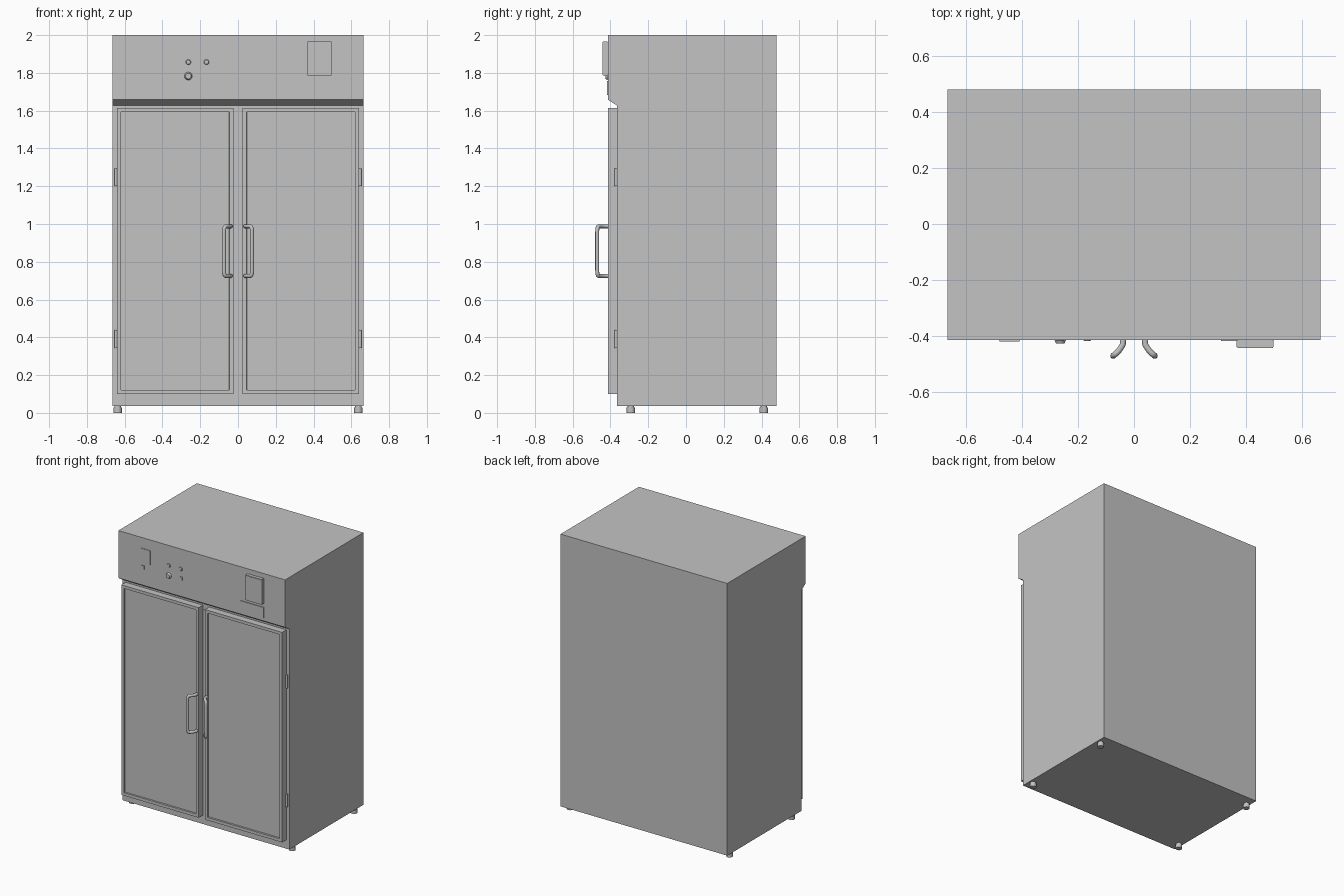
import bpy, bmesh, math
from mathutils import Vector

cube = bpy.data.objects.get("Cube")
if cube:
    bpy.data.objects.remove(cube, do_unlink=True)

steel = bpy.data.materials.new("brushed grey")
steel.use_nodes = True
GREY = (0.55, 0.55, 0.55, 1)
steel.diffuse_color = GREY
steel.node_tree.nodes["Principled BSDF"].inputs["Base Color"].default_value = GREY

FRONT = -0.413   # face of the header and doors
CASE = -0.365    # face of the cabinet behind the doors
BACK = 0.48
HALF = 0.665


def add_object(name, bm, smooth=False):
    bmesh.ops.recalc_face_normals(bm, faces=bm.faces)
    mesh = bpy.data.meshes.new(name)
    bm.to_mesh(mesh)
    bm.free()
    mesh.materials.append(steel)
    obj = bpy.data.objects.new(name, mesh)
    bpy.context.collection.objects.link(obj)
    if smooth:
        bpy.ops.object.select_all(action="DESELECT")
        obj.select_set(True)
        bpy.context.view_layer.objects.active = obj
        bpy.ops.object.shade_smooth_by_angle(angle=math.radians(35))
    return obj


def box_mesh(x, y, z):
    bm = bmesh.new()
    bmesh.ops.create_cube(bm, size=1)
    for v in bm.verts:
        v.co = [lo + (c + 0.5) * (hi - lo) for c, (lo, hi) in zip(v.co, (x, y, z))]
    return bm


def box(name, x, y, z, bevel=0):
    bm = box_mesh(x, y, z)
    if bevel:
        bmesh.ops.bevel(bm, geom=bm.edges[:], offset=bevel, segments=2, affect="EDGES")
    return add_object(name, bm)


def cylinder(name, start, end, radius, radius_end=None, sides=24):
    start, end = Vector(start), Vector(end)
    bm = bmesh.new()
    bmesh.ops.create_cone(bm, cap_ends=True, segments=sides, radius1=radius,
                          radius2=radius if radius_end is None else radius_end,
                          depth=(end - start).length)
    turn = (end - start).to_track_quat("Z", "Y")
    for v in bm.verts:
        v.co = turn @ v.co + (start + end) / 2
    return add_object(name, bm, smooth=sides > 8)


def door(name, x):
    # Slab with a recessed centre panel on its front
    bm = box_mesh(x, (FRONT, CASE), (0.1, 1.615))
    bm.normal_update()
    face = min(bm.faces, key=lambda f: f.calc_center_median().y)
    bmesh.ops.inset_region(bm, faces=[face], thickness=0.03)
    bmesh.ops.inset_region(bm, faces=[face], thickness=0.001)
    bmesh.ops.translate(bm, verts=face.verts[:], vec=(0, 0.012, 0))
    add_object(name, bm)


def handle(name, side):
    # Round bar: out of the door, swept sideways, then down and back in
    foot = Vector((side * 0.038, FRONT + 0.003, 0))
    elbow = Vector((side * 0.041, -0.443, 0))
    grip = Vector((side * 0.074, -0.47, 0))
    top, bottom, drop = 0.988, 0.725, 0.03
    half = [(foot, 0), (elbow.lerp(foot, 0.4), 0)]
    for i in range(1, 5):
        t = i / 5
        start = elbow.lerp(foot, 0.4)
        corner = start.lerp(elbow, t).lerp(elbow.lerp(grip, 0.7), t)
        half.append((corner, 0))
    for i in range(6):
        t = i / 5
        knee = elbow.lerp(grip, 0.7)
        half.append((knee.lerp(grip, 1 - (1 - t) ** 2), drop * t * t))
    points = [p + Vector((0, 0, top - d)) for p, d in half]
    points += [p + Vector((0, 0, bottom + d)) for p, d in reversed(half)]

    bm = bmesh.new()
    rings = []
    sides, radius = 16, 0.0105
    for i, p in enumerate(points):
        along = (points[min(i + 1, len(points) - 1)] - points[max(i - 1, 0)]).normalized()
        # Horizontal axis square to the plane of the bar keeps the rings aligned
        across = Vector((0.7 * side, 0.7, 0))
        across = (across - along * across.dot(along)).normalized() \
            if abs(along.z) > 0.9 else None
        u = across or Vector((0, 0, 1)).cross(along).normalized()
        w = along.cross(u)
        rings.append([bm.verts.new(p + radius * (u * math.cos(a) + w * math.sin(a)))
                      for a in (math.tau * k / sides for k in range(sides))])
    for a, b in zip(rings, rings[1:]):
        # Match each ring to the nearest rotation of the one before it
        shift = min(range(sides), key=lambda s: sum(
            (a[k].co - b[(k + s) % sides].co).length for k in range(sides)))
        b[:] = b[shift:] + b[:shift]
        for k in range(sides):
            n = (k + 1) % sides
            bm.faces.new((a[k], a[n], b[n], b[k]))
    bm.faces.new(rings[0])
    bm.faces.new(rings[-1])
    add_object(name, bm, smooth=True)


# Cabinet: side profile with overhanging header, extruded across the width
bm = bmesh.new()
profile = [(CASE, 0.037), (BACK, 0.037), (BACK, 2), (FRONT, 2), (FRONT, 1.658), (CASE, 1.627)]
side_face = bm.faces.new([bm.verts.new((-HALF, y, z)) for y, z in profile])
grown = bmesh.ops.extrude_face_region(bm, geom=[side_face])["geom"]
bmesh.ops.translate(bm, vec=(2 * HALF, 0, 0),
                    verts=[v for v in grown if isinstance(v, bmesh.types.BMVert)])
add_object("cabinet", bm)

# Strip between the doors
box("centre_strip", (-0.022, 0.022), (CASE - 0.005, CASE + 0.005), (0.108, 1.587))

# Doors, handles, hinges and feet on both sides
for label, s in (("left", 1), ("right", -1)):
    door(f"{label}_door", sorted((s * 0.025, s * 0.641)))
    handle(f"{label}_handle", s)
    for level, z in (("upper", 1.2), ("lower", 0.343)):
        cylinder(f"{label}_{level}_hinge", (s * 0.647, -0.37, z), (s * 0.647, -0.37, z + 0.095),
                 0.008, sides=16)
    for place, y in (("front", -0.292), ("back", 0.412)):
        x = s * 0.637
        cylinder(f"{label}_{place}_foot", (x, y, 0), (x, y, 0.028), 0.022)
        cylinder(f"{label}_{place}_foot_stem", (x, y, 0.026), (x, y, 0.042), 0.018)

# Header controls
box("display_plate", (-0.481, -0.406), (FRONT - 0.006, FRONT), (1.82, 1.925), 0.002)
box("display_switch", (-0.478, -0.457), (FRONT - 0.006, FRONT), (1.777, 1.802))
box("small_switch", (-0.178, -0.155), (FRONT - 0.004, FRONT), (1.775, 1.8))
box("recorder_box", (0.366, 0.498), (-0.442, FRONT), (1.785, 1.967), 0.003)
box("name_plate", (0.31, 0.498), (FRONT - 0.005, FRONT), (1.682, 1.757))
for label, x in (("right", -0.263), ("left", -0.167)):
    cylinder(f"{label}_indicator", (x, FRONT, 1.857), (x, FRONT - 0.005, 1.857), 0.014, 0.011)
cylinder("control_knob", (-0.263, FRONT, 1.783), (-0.263, FRONT - 0.013, 1.783), 0.021, 0.015)
